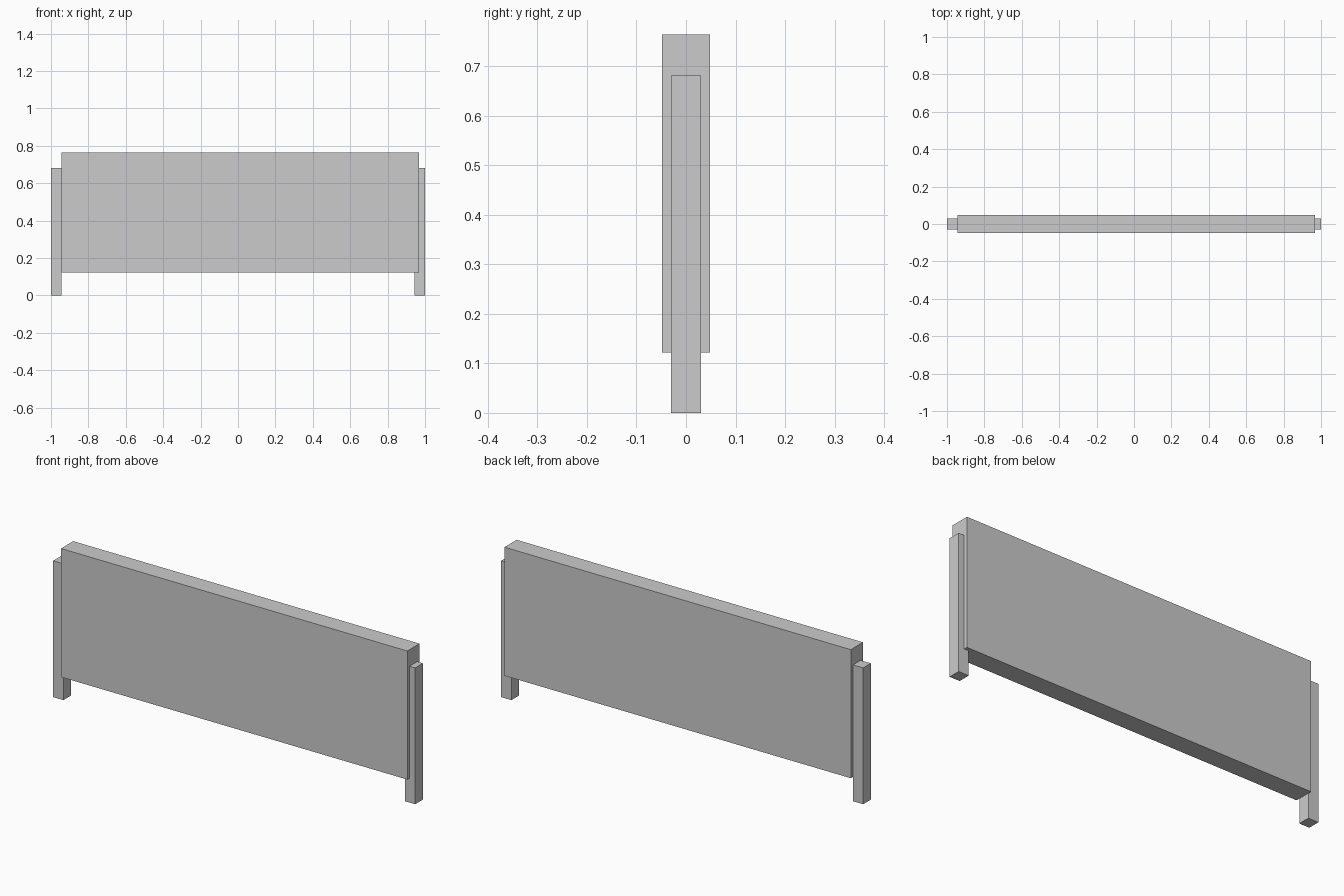
import bpy

if "Cube" in bpy.data.objects:
    bpy.data.objects.remove(bpy.data.objects["Cube"])


def box(name, lo, hi):
    """Axis-aligned box between two corners."""
    centre = [(a + b) / 2 for a, b in zip(lo, hi)]
    bpy.ops.mesh.primitive_cube_add(size=1, location=centre)
    ob = bpy.context.object
    ob.name = name
    ob.scale = [b - a for a, b in zip(lo, hi)]
    bpy.ops.object.transform_apply(location=False, rotation=False, scale=True)
    return ob


# Barrier board, slightly offset so it overlaps the right post only
box("panel", (-0.944, -0.048, 0.122), (0.969, 0.048, 0.764))

# Upright posts at both ends
for side, x in (("left", -0.972), ("right", 0.972)):
    box(side + "_post", (x - 0.028, -0.03, 0), (x + 0.028, 0.03, 0.681))
